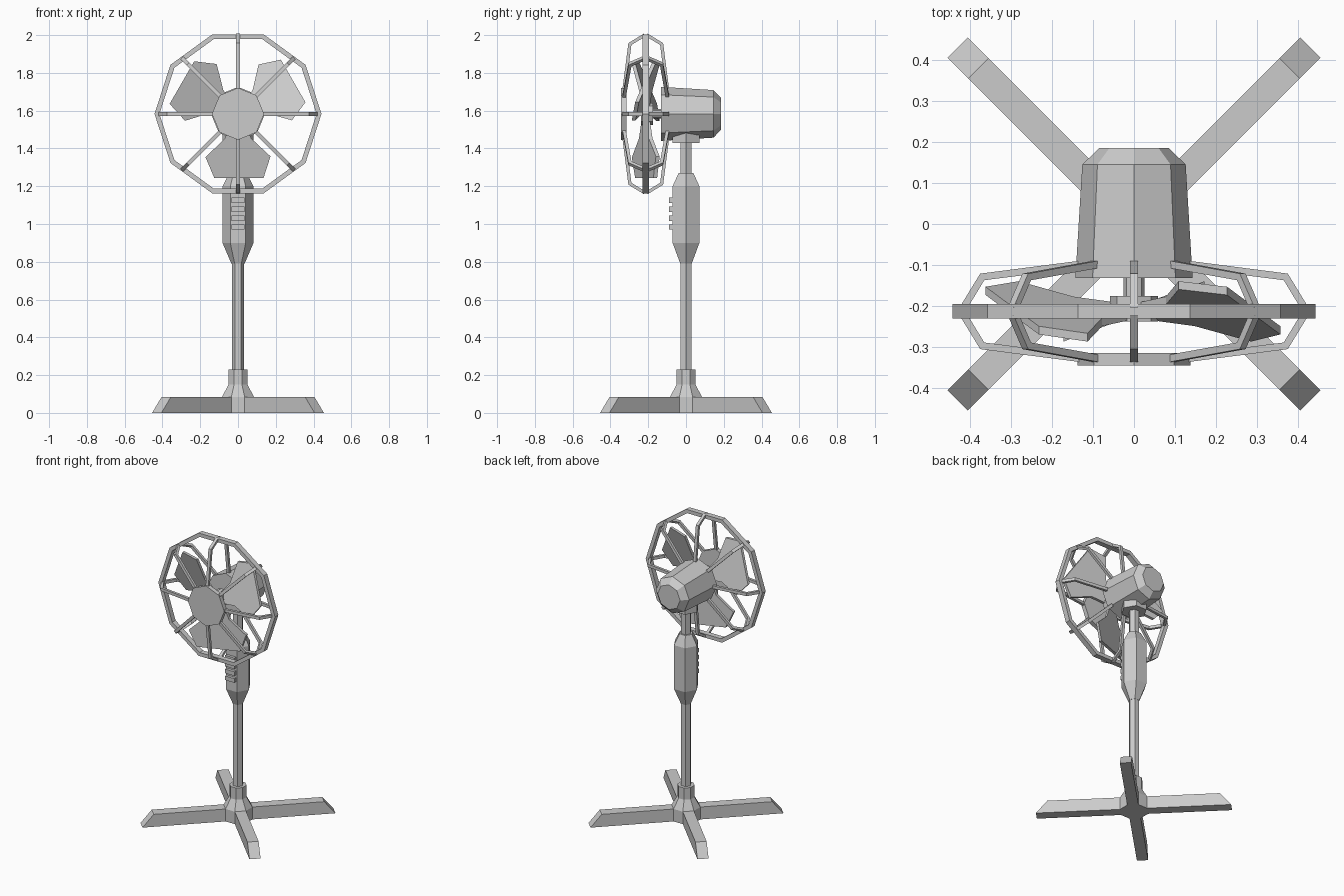
import bpy, bmesh
from math import sin, cos, pi, radians
from mathutils import Matrix, Vector

if "Cube" in bpy.data.objects:
    bpy.data.objects.remove(bpy.data.objects["Cube"])

ZC = 1.583      # height of the fan axis
RY = -0.213     # depth of the grille mid-plane


def finish(bm, name):
    bmesh.ops.recalc_face_normals(bm, faces=bm.faces)
    me = bpy.data.meshes.new(name)
    bm.to_mesh(me)
    bm.free()
    ob = bpy.data.objects.new(name, me)
    bpy.context.collection.objects.link(ob)
    return ob


def skin(bm, rings, closed=False):
    """Join equal vertex loops into a tube, capped unless closed."""
    loops = [[bm.verts.new(p) for p in r] for r in rings]
    n = len(loops[0])
    pairs = list(zip(loops, loops[1:]))
    if closed:
        pairs.append((loops[-1], loops[0]))
    for a, b in pairs:
        for i in range(n):
            j = (i + 1) % n
            bm.faces.new((a[i], a[j], b[j], b[i]))
    if not closed:
        bm.faces.new(loops[0])
        bm.faces.new(loops[-1])


def turned(name, prof, sides, phase=0.0, along_y=False, closed=False):
    """Faceted solid from (radius, position) pairs along z or the fan axis."""
    rings = []
    for r, h in prof:
        pts = []
        for i in range(sides):
            a = phase + 2 * pi * i / sides
            c, s = r * cos(a), r * sin(a)
            pts.append((c, h, ZC + s) if along_y else (c, s, h))
        rings.append(pts)
    bm = bmesh.new()
    skin(bm, rings, closed)
    return finish(bm, name)


def radial(name, ring_a, ring_b, angle):
    """Solid between two (r, t, y) loops, turned round the fan axis."""
    def place(p):
        r, t, y = p
        return (r * cos(angle) - t * sin(angle), y,
                ZC + r * sin(angle) + t * cos(angle))
    bm = bmesh.new()
    skin(bm, [[place(p) for p in ring_a], [place(p) for p in ring_b]])
    return finish(bm, name)


def box(name, centre, size):
    bm = bmesh.new()
    bmesh.ops.create_cube(bm, size=1, matrix=Matrix.Translation(centre) @ Matrix.Diagonal((*size, 1)))
    return finish(bm, name)


# Base: flared octagonal hub with four sloped-end legs
turned("base_hub", [(0.0915, 0), (0.0915, 0.085), (0.054, 0.15), (0.054, 0.23)], 8, pi / 8)
leg_side = [(0.07, 0), (0.608, 0), (0.537, 0.085), (0.07, 0.085)]
for k in range(4):
    rot = Matrix.Rotation(radians(45 + 90 * k), 3, 'Z')
    bm = bmesh.new()
    skin(bm, [[rot @ Vector((x, w, z)) for x, z in leg_side] for w in (-0.035, 0.035)])
    finish(bm, f"base_leg_{k + 1}")

# Hexagonal pole, control housing and neck
turned("pole", [(0.033, 0.2), (0.033, 1.45)], 6)
turned("control_housing", [(0.035, 0.79), (0.082, 0.9), (0.082, 1.2), (0.045, 1.27)], 6)
turned("neck", [(0.082, 1.43), (0.082, 1.5)], 6)
for k in range(4):
    box(f"button_{k + 1}", (0, -0.075, 0.984 + 0.047 * k), (0.07, 0.03, 0.028))

# Motor, shaft and blade hub
turned("motor_housing", [(0.143, -0.132), (0.126, 0.145), (0.085, 0.185)], 8, 0, True)
turned("shaft", [(0.025, -0.2), (0.025, -0.12)], 8, 0, True)
turned("blade_hub", [(0.058, -0.238), (0.058, -0.175)], 8, 0, True)

# Three pitched blades
outline = [(0.04, -0.035), (0.13, -0.07), (0.23, -0.172), (0.34, -0.125),
           (0.34, 0.135), (0.225, 0.172), (0.13, 0.07), (0.04, 0.035)]
for k in range(3):
    loops = [[(r, t, RY + 0.37 * t + d) for r, t in outline] for d in (-0.01, 0.01)]
    radial(f"blade_{k + 1}", *loops, radians(30 + 120 * k))

# Grille: decagonal rim, front cap and eight front and rear spokes
turned("grille_rim", [(0.442, RY - 0.018), (0.442, RY + 0.018),
                      (0.416, RY + 0.018), (0.416, RY - 0.018)], 10, 0, True, True)
turned("grille_cap", [(0.138, -0.345), (0.138, -0.315)], 8, 0, True)
spoke = [(0.12, 0.125), (0.375, 0.092), (0.425, 0.01),
         (0.405, 0.01), (0.365, 0.076), (0.12, 0.107)]
for side, label in ((-1, "front"), (1, "rear")):
    for k in range(8):
        loops = [[(r, t, RY + side * d) for r, d in spoke] for t in (-0.01, 0.01)]
        radial(f"{label}_spoke_{k + 1}", *loops, radians(45 * k))
